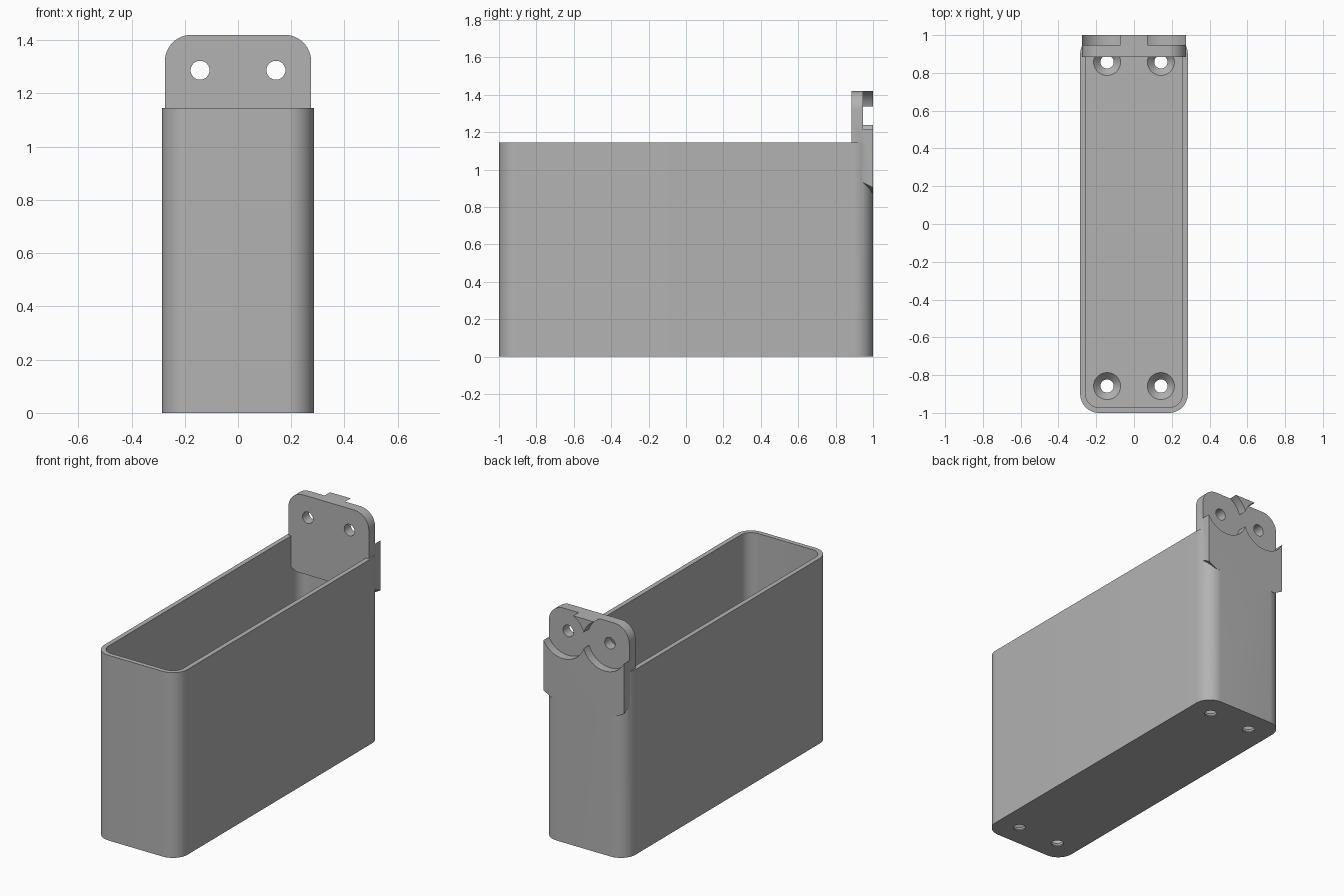
import bpy, bmesh, math
from mathutils import Matrix, Vector

cube = bpy.data.objects.get("Cube")
if cube:
    bpy.data.objects.remove(cube, do_unlink=True)

grey = bpy.data.materials.new("plain grey")
grey.use_nodes = True
colour = (0.45, 0.45, 0.45, 1)
grey.diffuse_color = colour
grey.node_tree.nodes["Principled BSDF"].inputs["Base Color"].default_value = colour


def add_object(name, bm):
    bmesh.ops.recalc_face_normals(bm, faces=bm.faces)
    mesh = bpy.data.meshes.new(name)
    bm.to_mesh(mesh)
    bm.free()
    mesh.materials.append(grey)
    obj = bpy.data.objects.new(name, mesh)
    bpy.context.collection.objects.link(obj)
    return obj


def prism(name, points, offset):
    """Extrude a closed outline along an offset."""
    bm = bmesh.new()
    face = bm.faces.new([bm.verts.new(p) for p in points])
    out = bmesh.ops.extrude_face_region(bm, geom=[face])
    moved = [v for v in out["geom"] if isinstance(v, bmesh.types.BMVert)]
    bmesh.ops.translate(bm, verts=moved, vec=Vector(offset))
    return add_object(name, bm)


def arc(cx, cy, r, start, steps=12):
    """Quarter circle starting at an angle in degrees."""
    angles = [math.radians(start + 90 * i / steps) for i in range(steps + 1)]
    return [(cx + r * math.cos(a), cy + r * math.sin(a)) for a in angles]


def rounded_box(name, hx, hy, r, z0, z1):
    pts = []
    for start, sx, sy in ((0, 1, 1), (90, -1, 1), (180, -1, -1), (270, 1, -1)):
        pts += arc(sx * (hx - r), sy * (hy - r), r, start)
    return prism(name, [(x, y, z0) for x, y in pts], (0, 0, z1 - z0))


def cone(name, r1, r2, depth, centre, along_y=False, sides=48):
    bm = bmesh.new()
    turn = Matrix.Rotation(math.radians(-90), 4, "X") if along_y else Matrix()
    bmesh.ops.create_cone(bm, cap_ends=True, segments=sides, radius1=r1, radius2=r2,
                          depth=depth, matrix=Matrix.Translation(centre) @ turn)
    return add_object(name, bm)


def combine(target, tool, operation="DIFFERENCE"):
    mod = target.modifiers.new("combine", "BOOLEAN")
    mod.operation, mod.solver, mod.object = operation, "EXACT", tool
    bpy.context.view_layer.objects.active = target
    bpy.ops.object.modifier_apply(modifier=mod.name)
    bpy.data.objects.remove(tool, do_unlink=True)


# Open bin with rounded corners
WALL, FLOOR, HEIGHT = 0.029, 0.045, 1.145
body = rounded_box("bin_with_mount", 0.285, 1.0, 0.1, 0, HEIGHT)
combine(body, rounded_box("cavity", 0.285 - WALL, 1 - WALL, 0.1 - WALL, FLOOR, HEIGHT + 0.2))

# Mounting plate, round at the top, clipped and sloped at the bottom
BACK, FRONT, TOP, LOW = 1.0, 0.885, 1.42, 0.875
half = [(0.22, LOW), (0.275, LOW + 0.03)] + arc(0.175, TOP - 0.1, 0.1, 0)
outline = half + [(-x, z) for x, z in reversed(half)]
plate = prism("plate", [(x, FRONT, z) for x, z in outline], (0, BACK - FRONT, 0))
for v in plate.data.vertices:
    if v.co.z < 1:
        v.co.z += (BACK - v.co.y) * 0.5
combine(body, plate, "UNION")

# Round pockets in the back of the plate, with screw holes through it
HOLE_X, HOLE_Z = 0.1425, 1.287
for s in (-1, 1):
    combine(body, cone("pocket", 0.151, 0.151, 0.2, (s * HOLE_X, 1.047, HOLE_Z), True, 64))
for s in (-1, 1):
    combine(body, cone("screw_hole", 0.0355, 0.0355, 0.4, (s * HOLE_X, 0.95, HOLE_Z), True))

# Countersunk holes in the floor
for sx in (-1, 1):
    for sy in (-1, 1):
        x, y = sx * HOLE_X, sy * 0.858
        combine(body, cone("drill", 0.035, 0.035, 0.2, (x, y, 0.0)))
        combine(body, cone("countersink", 0.034, 0.072, 0.04, (x, y, FLOOR - 0.0195)))

bpy.ops.object.select_all(action="DESELECT")
body.select_set(True)
bpy.context.view_layer.objects.active = body
bpy.ops.object.shade_smooth_by_angle(angle=math.radians(30))
